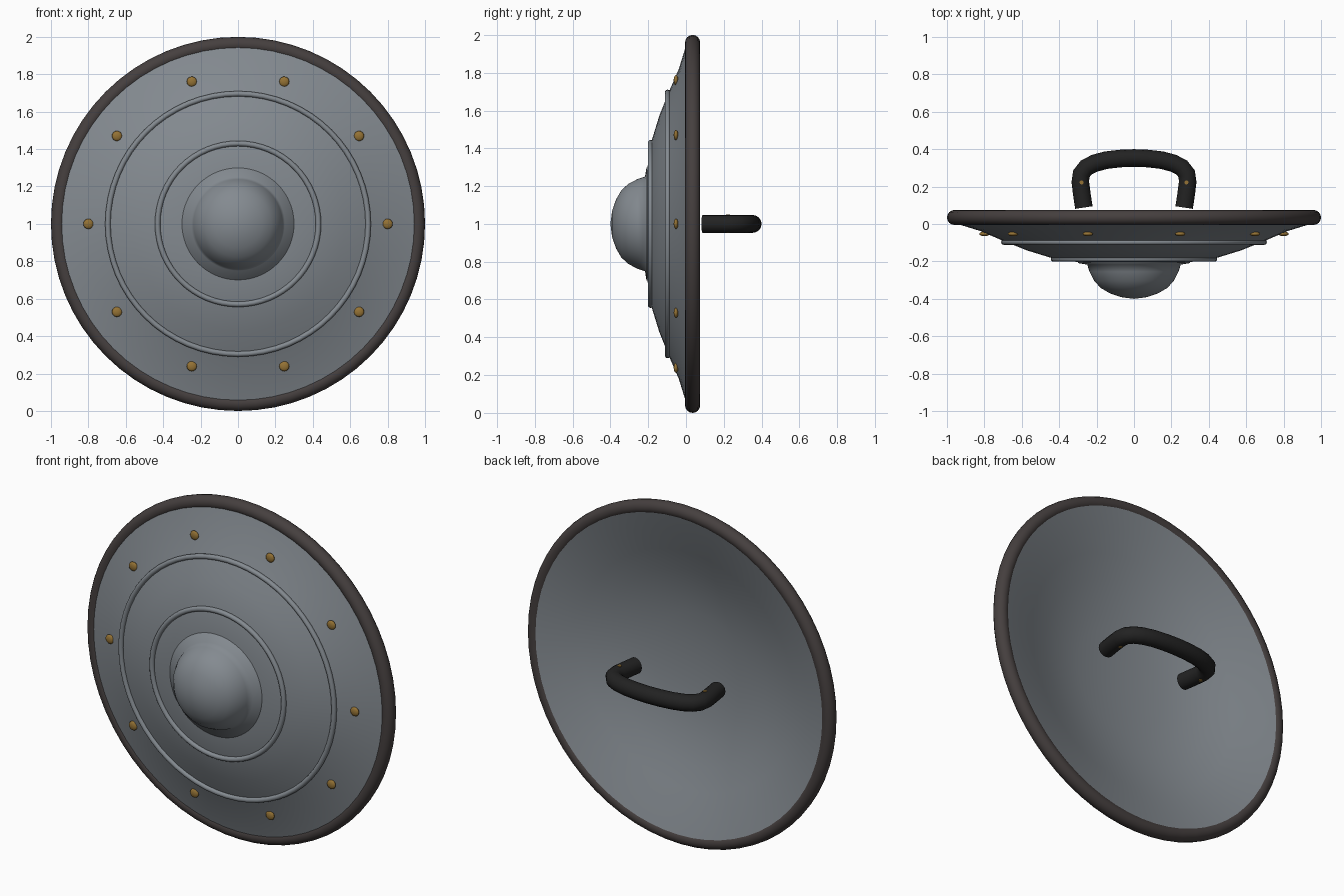
import bpy, bmesh, math
from mathutils import Matrix, Vector

if "Cube" in bpy.data.objects:
    bpy.data.objects.remove(bpy.data.objects["Cube"])

CZ = 1.0
FRONT = Matrix.Rotation(math.pi / 2, 4, 'X')  # local z -> -y


def material(name, rgb):
    m = bpy.data.materials.new(name)
    m.diffuse_color = (*rgb, 1)
    m.use_nodes = True
    m.node_tree.nodes["Principled BSDF"].inputs["Base Color"].default_value = m.diffuse_color
    return m


steel = material("steel", (0.23, 0.255, 0.28))
iron = material("dark_rim", (0.06, 0.05, 0.049))
leather = material("black_leather", (0.016, 0.016, 0.016))
brass = material("brass", (0.30, 0.17, 0.035))


def finish(name, bm, mat, angle=35):
    bmesh.ops.recalc_face_normals(bm, faces=bm.faces)
    me = bpy.data.meshes.new(name)
    bm.to_mesh(me)
    bm.free()
    ob = bpy.data.objects.new(name, me)
    bpy.context.collection.objects.link(ob)
    me.materials.append(mat)
    bpy.ops.object.select_all(action='DESELECT')
    ob.select_set(True)
    bpy.context.view_layer.objects.active = ob
    bpy.ops.object.shade_smooth_by_angle(angle=math.radians(angle))
    return ob


def lathe(name, profile, mat, closed=False, n=64, angle=35):
    """Revolve (radius, y) points around the shield axis."""
    bm = bmesh.new()
    rings = []
    for r, y in profile:
        if r == 0:
            rings.append([bm.verts.new((0, y, CZ))] * n)
        else:
            rings.append([bm.verts.new((r * math.cos(2 * math.pi * i / n), y,
                                        CZ + r * math.sin(2 * math.pi * i / n))) for i in range(n)])
    pairs = list(zip(rings, rings[1:]))
    if closed:
        pairs.append((rings[-1], rings[0]))
    for a, b in pairs:
        for i in range(n):
            j = (i + 1) % n
            vs = list(dict.fromkeys((a[i], a[j], b[j], b[i])))
            if len(vs) > 2:
                bm.faces.new(vs)
    return finish(name, bm, mat, angle)


def torus(name, major, minor, y, mat, k):
    pts = [(major + minor * math.cos(2 * math.pi * i / k),
            y + minor * math.sin(2 * math.pi * i / k)) for i in range(k)]
    return lathe(name, pts, mat, closed=True, angle=60)


# Thick dished plate: front surface, edge, back surface
lathe("shield_plate", [(0, -0.215), (0.3, -0.204), (0.44, -0.182), (0.57, -0.142), (0.7, -0.09),
                       (0.82, -0.038), (0.96, 0.005),
                       (0.96, 0.074), (0.82, 0.03), (0.7, -0.015), (0.57, -0.06),
                       (0.44, -0.095), (0.3, -0.12), (0.15, -0.132), (0, -0.138)], steel)

# Rim and raised rings
torus("rim", 0.96, 0.04, 0.035, iron, 16)
torus("outer_ring", 0.696, 0.0145, -0.097, steel, 12)
torus("inner_ring", 0.43, 0.0145, -0.187, steel, 12)

# Domed boss
lathe("boss", [(0.3, -0.2), (0.299, -0.209), (0.25, -0.217), (0.238, -0.255), (0.212, -0.305),
               (0.178, -0.342), (0.13, -0.37), (0.07, -0.391), (0, -0.4)], steel, angle=75)

# Ten rivets around the edge
bm = bmesh.new()
for i in range(10):
    a = 2 * math.pi * i / 10
    place = Matrix.Translation((0.8 * math.cos(a), -0.053, CZ + 0.8 * math.sin(a)))
    bmesh.ops.create_uvsphere(bm, u_segments=16, v_segments=10, radius=0.027,
                              matrix=place @ Matrix.Diagonal((1, 0.45, 1, 1)) @ FRONT)
finish("rivets", bm, brass, 60)

# Bent handle tube behind the shield
half = [(-0.268, 0.088), (-0.279, 0.16), (-0.287, 0.225), (-0.282, 0.268), (-0.255, 0.302),
        (-0.21, 0.325), (-0.15, 0.341), (-0.075, 0.35), (0, 0.353)]
path = half + [(-x, y) for x, y in reversed(half[:-1])]
bm = bmesh.new()
rings = []
for i, (x, y) in enumerate(path):
    p, q = path[max(i - 1, 0)], path[min(i + 1, len(path) - 1)]
    t = Vector((q[0] - p[0], q[1] - p[1], 0)).normalized()
    side = Vector((-t.y, t.x, 0))
    rings.append([bm.verts.new(Vector((x, y, CZ)) + 0.047 * (side * math.cos(2 * math.pi * k / 16)
                  + Vector((0, 0, 1)) * math.sin(2 * math.pi * k / 16))) for k in range(16)])
for a, b in zip(rings, rings[1:]):
    for k in range(16):
        bm.faces.new((a[k], a[(k + 1) % 16], b[(k + 1) % 16], b[k]))
bm.faces.new(rings[0])
bm.faces.new(rings[-1])
finish("handle", bm, leather, 50)

# Small pins through the handle legs
bm = bmesh.new()
for s in (-1, 1):
    bmesh.ops.create_cone(bm, cap_ends=True, segments=10, radius1=0.011, radius2=0.011, depth=0.097,
                          matrix=Matrix.Translation((s * 0.28, 0.222, CZ)))
finish("handle_pins", bm, brass)
